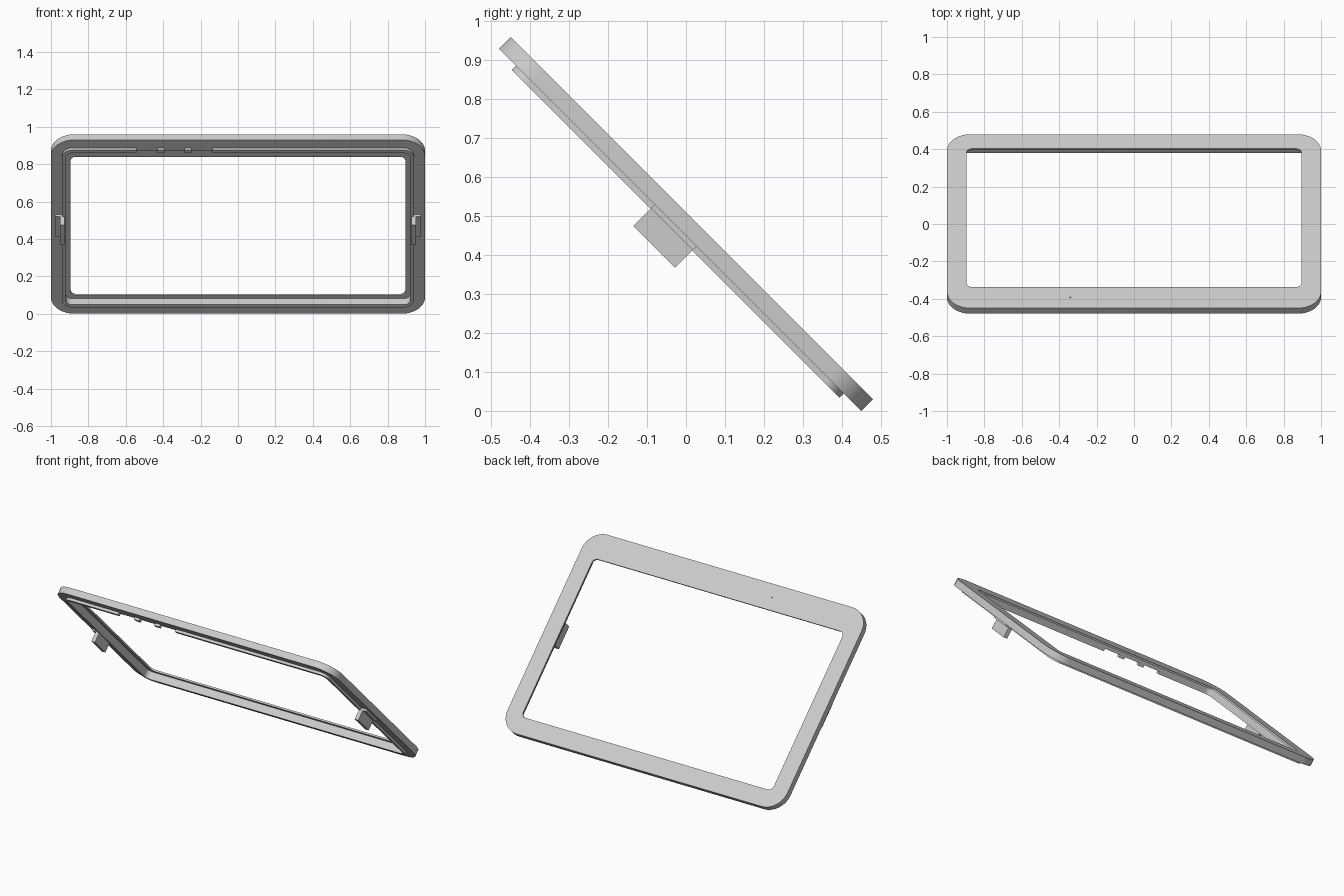
import bpy, bmesh, math
from mathutils import Vector

if "Cube" in bpy.data.objects:
    bpy.data.objects.remove(bpy.data.objects["Cube"])

S = math.sqrt(0.5)
grey = bpy.data.materials.new("light_grey")
grey.diffuse_color = (0.6, 0.6, 0.6, 1)
grey.use_nodes = True
grey.node_tree.nodes["Principled BSDF"].inputs["Base Color"].default_value = grey.diffuse_color


def place(x, v, w):
    """x across, v up the slope, w out of the tilted front surface."""
    return Vector((x, (w - v) * S, 0.48 + (v + w) * S))


def make(name, bm):
    bmesh.ops.recalc_face_normals(bm, faces=bm.faces)
    me = bpy.data.meshes.new(name)
    bm.to_mesh(me)
    bm.free()
    ob = bpy.data.objects.new(name, me)
    bpy.context.collection.objects.link(ob)
    me.materials.append(grey)
    return ob


def loft(name, loops, closed):
    """Skin equal-length loops of points; closed joins last loop to first."""
    bm = bmesh.new()
    rings = [[bm.verts.new(place(*p)) for p in loop] for loop in loops]
    n = len(rings[0])
    for k in range(len(rings) if closed else len(rings) - 1):
        a, b = rings[k], rings[(k + 1) % len(rings)]
        for i in range(n):
            j = (i + 1) % n
            bm.faces.new((a[i], a[j], b[j], b[i]))
    if not closed:
        bm.faces.new(rings[0])
        bm.faces.new(rings[-1])
    return make(name, bm)


def rounded(hx, v0, v1, r, w, seg=10):
    """Rounded rectangle loop at depth w."""
    pts = []
    corners = ((hx - r, v1 - r), (r - hx, v1 - r), (r - hx, v0 + r), (hx - r, v0 + r))
    for q, (cx, cv) in enumerate(corners):
        for i in range(seg + 1):
            a = math.pi / 2 * (q + i / seg)
            pts.append((cx + r * math.cos(a), cv + r * math.sin(a), w))
    return pts


def box(name, x0, x1, v0, v1, w0, w1):
    return loft(name, [[(x0, v0, w), (x1, v0, w), (x1, v1, w), (x0, v1, w)]
                       for w in (w0, w1)], False)


def cut(target, cutter):
    m = target.modifiers.new("cut", 'BOOLEAN')
    m.operation = 'DIFFERENCE'
    m.solver = 'EXACT'
    m.object = cutter
    bpy.context.view_layer.objects.active = target
    bpy.ops.object.modifier_apply(modifier=m.name)
    bpy.data.objects.remove(cutter)


# Bezel: front face, window, inner ledge, rear ridge and rear face
FRONT, LEDGE, BACK, RIDGE = 0.021, 0.010, -0.021, -0.037
outer = (1.0, -0.6575, 0.6575, 0.125)
window = (0.895, -0.549, 0.498, 0.03)
ridge_in = (0.922, -0.573, 0.573, 0.035)
ridge_out = (0.94, -0.594, 0.596, 0.055)
bezel = loft("bezel_frame", [
    rounded(*outer, FRONT), rounded(*window, FRONT),
    rounded(*window, LEDGE), rounded(*ridge_in, LEDGE),
    rounded(*ridge_in, RIDGE), rounded(*ridge_out, RIDGE),
    rounded(*ridge_out, BACK), rounded(*outer, BACK)], True)

# Button gaps in the top of the ridge
for x0, x1 in ((-0.543, -0.43), (-0.393, -0.286), (-0.249, -0.136)):
    cut(bezel, box("gap_cutter", x0, x1, 0.55, 0.62, -0.06, BACK))

# Pinhole in the top border
circle = [(math.cos(a * math.pi / 6) * 0.004, math.sin(a * math.pi / 6) * 0.004)
          for a in range(12)]
cut(bezel, loft("pinhole_cutter", [[(-0.34 + x, 0.575 + v, w) for x, v in circle]
                                   for w in (0.014, 0.04)], False))

bpy.ops.object.select_all(action='DESELECT')
bezel.select_set(True)
bpy.context.view_layer.objects.active = bezel
bpy.ops.object.shade_smooth_by_angle(angle=math.radians(30))

# Side clips: L-shaped section, upright tab with an outward foot
section = [(0.928, -0.019), (0.928, -0.099), (0.953, -0.099),
           (0.953, -0.035), (0.978, -0.035), (0.978, -0.019)]
for side, name in ((-1, "left_clip"), (1, "right_clip")):
    loft(name, [[(side * x, v, w) for x, w in section] for v in (-0.059, 0.092)], False)
